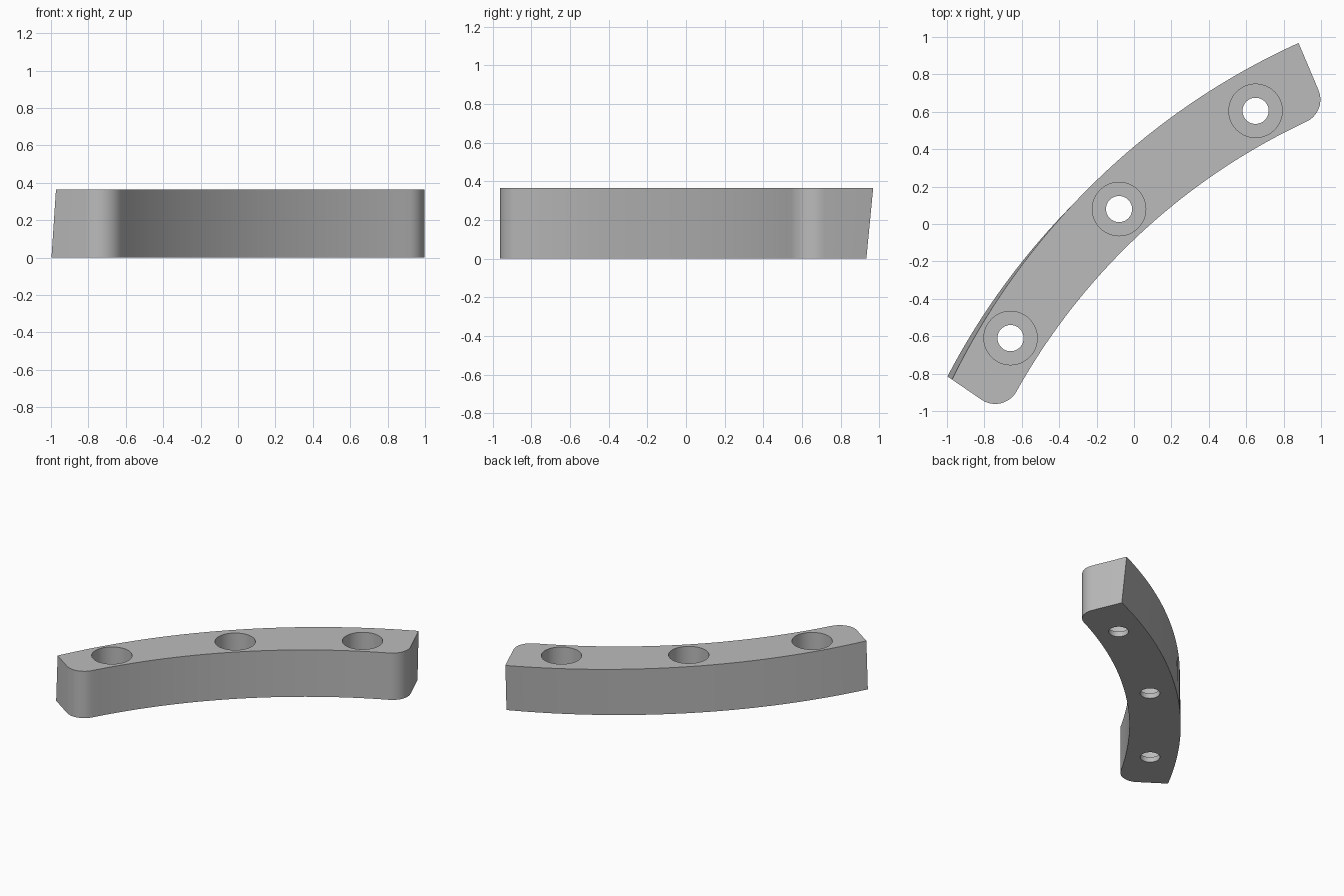
import bpy, bmesh
from math import atan2, cos, sin, pi
from mathutils import Vector

if "Cube" in bpy.data.objects:
    bpy.data.objects.remove(bpy.data.objects["Cube"], do_unlink=True)

HEIGHT = 0.365
CENTRE = Vector((2.38, -2.574))        # centre of the inner curve
LEAN = Vector((0.069, 0.072))          # shift of the outer curve at the top
R_OUT, R_IN, R_FILLET = 3.808, 3.445, 0.13
HOLES = [(-0.66, -0.61), (-0.08, 0.08), (0.65, 0.605)]

# End faces: a point on each and the direction from outer to inner edge
LOW_END = (Vector((-1.0, -0.813)), Vector((0.825, -0.565)).normalized())
HIGH_END = (Vector((0.895, 0.932)), Vector((0.39, -0.921)).normalized())


def hit(end, centre, radius):
    """Where an end line meets the near side of a circle."""
    p, d = end
    q = p - centre
    b = q.dot(d)
    return p + d * (-b - (b * b - q.dot(q) + radius * radius) ** 0.5)


def arc(centre, a, b, n):
    """Points on the short arc from a to b."""
    u, v = a - centre, b - centre
    start = atan2(u.y, u.x)
    turn = (atan2(v.y, v.x) - start + pi) % (2 * pi) - pi
    return [centre + u.length * Vector((cos(start + turn * i / n), sin(start + turn * i / n)))
            for i in range(n + 1)]


def fillet(end, side):
    """Rounded corner from an end face to the inner curve."""
    p, d = end
    normal = Vector((-d.y, d.x)) * side
    c = hit((p + normal * R_FILLET, d), CENTRE, R_IN + R_FILLET)
    on_end = c - normal * R_FILLET
    on_curve = c + (CENTRE - c).normalized() * R_FILLET
    return arc(c, on_end, on_curve, 10)


def outline(centre):
    low, high = fillet(LOW_END, 1), fillet(HIGH_END, -1)
    outer = arc(centre, hit(HIGH_END, centre, R_OUT), hit(LOW_END, centre, R_OUT), 36)
    inner = arc(CENTRE, low[-1], high[-1], 36)
    return outer + low + inner[1:-1] + high[::-1]


# Curved block with a leaning outer wall
bm = bmesh.new()
bottom = [bm.verts.new((p.x, p.y, 0)) for p in outline(CENTRE)]
top = [bm.verts.new((p.x, p.y, HEIGHT)) for p in outline(CENTRE + LEAN)]
bm.faces.new(bottom[::-1])
bm.faces.new(top)
for i in range(len(top)):
    j = (i + 1) % len(top)
    bm.faces.new((bottom[i], bottom[j], top[j], top[i]))
bmesh.ops.recalc_face_normals(bm, faces=bm.faces)
mesh = bpy.data.meshes.new("curved_block")
bm.to_mesh(mesh)
bm.free()
block = bpy.data.objects.new("curved_block", mesh)
bpy.context.collection.objects.link(block)

grey = bpy.data.materials.new("mid grey")
grey.use_nodes = True
grey.diffuse_color = (0.5, 0.5, 0.5, 1)
grey.node_tree.nodes["Principled BSDF"].inputs["Base Color"].default_value = (0.5, 0.5, 0.5, 1)
mesh.materials.append(grey)


def drill(x, y, radius, z0, z1):
    bpy.ops.mesh.primitive_cylinder_add(vertices=48, radius=radius, depth=z1 - z0,
                                        location=(x, y, (z0 + z1) / 2))
    cutter = bpy.context.object
    cutter.name = "hole_cutter"
    cutter.hide_render = True
    cutter.data.materials.append(grey)
    mod = block.modifiers.new("hole", 'BOOLEAN')
    mod.operation, mod.solver, mod.object = 'DIFFERENCE', 'EXACT', cutter
    bpy.context.view_layer.objects.active = block
    bpy.ops.object.modifier_apply(modifier=mod.name)
    bpy.data.objects.remove(cutter, do_unlink=True)


# Counterbored screw holes
for x, y in HOLES:
    drill(x, y, 0.143, 0.04, HEIGHT + 0.1)
    drill(x, y, 0.07, -0.1, 0.2)

bpy.ops.object.select_all(action='DESELECT')
block.select_set(True)
bpy.context.view_layer.objects.active = block
bpy.ops.object.shade_smooth_by_angle()
